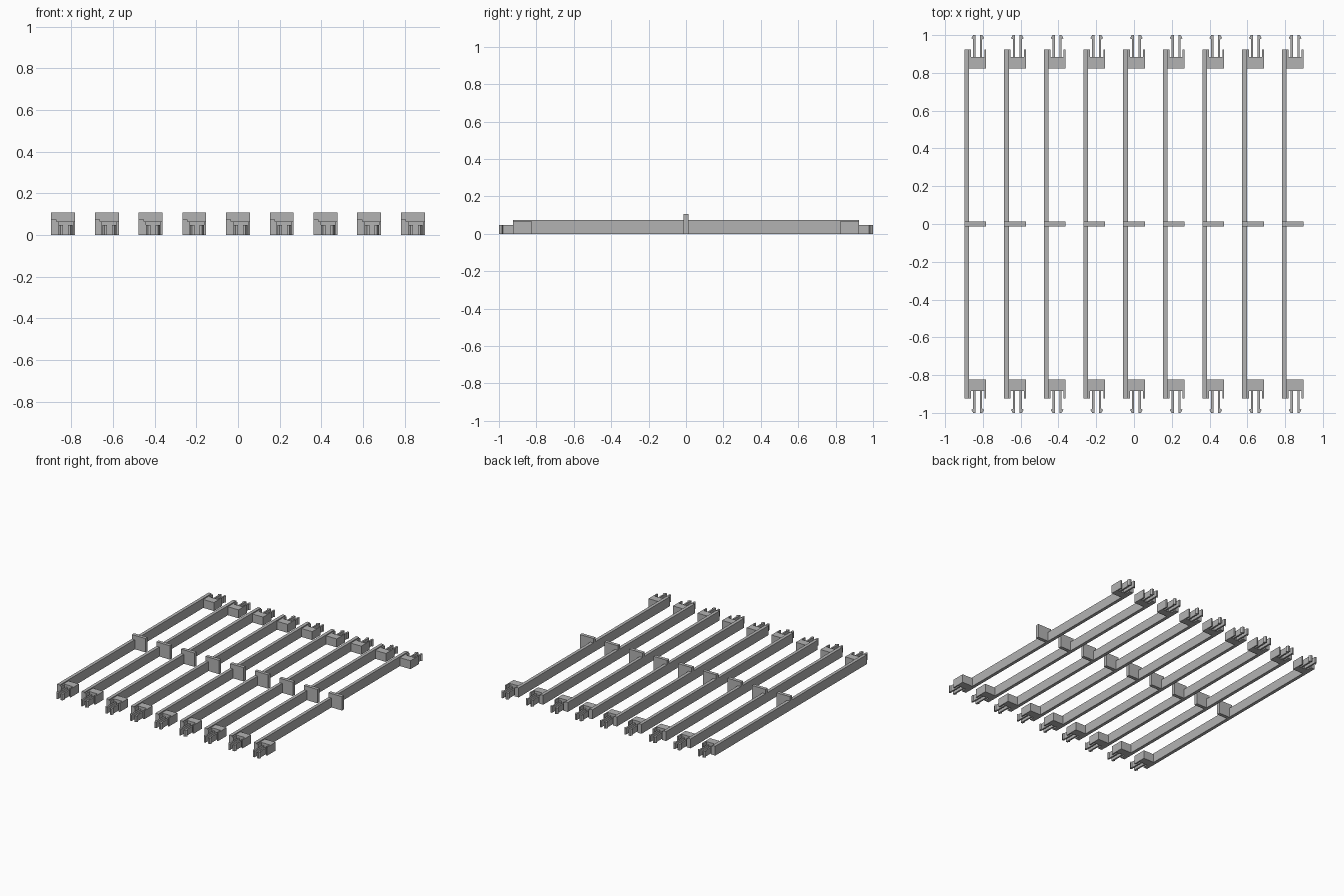
import bpy
import bmesh

cube = bpy.data.objects.get("Cube")
if cube:
    bpy.data.objects.remove(cube, do_unlink=True)

grey = bpy.data.materials.new("plain grey")
grey.use_nodes = True
colour = (0.45, 0.45, 0.45, 1)
grey.diffuse_color = colour
grey.node_tree.nodes["Principled BSDF"].inputs["Base Color"].default_value = colour


def prism(name, outline, height):
    """Mesh made by raising a flat outline from the ground."""
    bm = bmesh.new()
    base = bm.faces.new([bm.verts.new((x, y, 0)) for x, y in outline])
    top = bmesh.ops.extrude_face_region(bm, geom=[base])["geom"]
    bmesh.ops.translate(bm, vec=(0, 0, height),
                        verts=[v for v in top if isinstance(v, bmesh.types.BMVert)])
    bmesh.ops.recalc_face_normals(bm, faces=bm.faces)
    mesh = bpy.data.meshes.new(name)
    bm.to_mesh(mesh)
    bm.free()
    mesh.materials.append(grey)
    return mesh


def rectangle(x0, x1, y0, y1):
    return [(x0, y0), (x1, y0), (x1, y1), (x0, y1)]


def flip(outline, sx, sy):
    return [(x * sx, y * sy) for x, y in outline]


COUNT, STEP = 9, 0.21
WIDTH, RAIL = 0.115, 0.025
CLIP = 0.07     # clip centre, measured from the rail's outer edge

# Rail and the upright stop plate at its middle
parts = [
    ("rail", prism("rail", rectangle(0, RAIL, -0.925, 0.925), 0.073), 0),
    ("stop_plate", prism("stop_plate", rectangle(0, WIDTH, -0.013, 0.013), 0.107), 0),
]

# Notched end block with two hooked prongs, at both ends
block = [(-0.045, 0.823), (0.045, 0.823), (0.045, 0.925), (0.035, 0.925),
         (0.035, 0.883), (-0.035, 0.883), (-0.035, 0.925), (-0.045, 0.925)]
prong = [(0.012, 0.883), (0.024, 0.883), (0.024, 0.978), (0.034, 0.984),
         (0.024, 1.0), (0.012, 1.0)]
for end, sy in (("front", -1), ("back", 1)):
    parts.append((end + "_block", prism(end + "_block", flip(block, 1, sy), 0.065), CLIP))
    for side, sx in (("right", -1), ("left", 1)):
        name = f"{end}_{side}_prong"
        parts.append((name, prism(name, flip(prong, sx, sy), 0.047), CLIP))

# Row of identical rails
first = -(COUNT - 1) * STEP / 2 - WIDTH / 2
for i in range(COUNT):
    for name, mesh, offset in parts:
        obj = bpy.data.objects.new(f"{name}_{i + 1}", mesh)
        obj.location.x = first + i * STEP + offset
        bpy.context.scene.collection.objects.link(obj)
